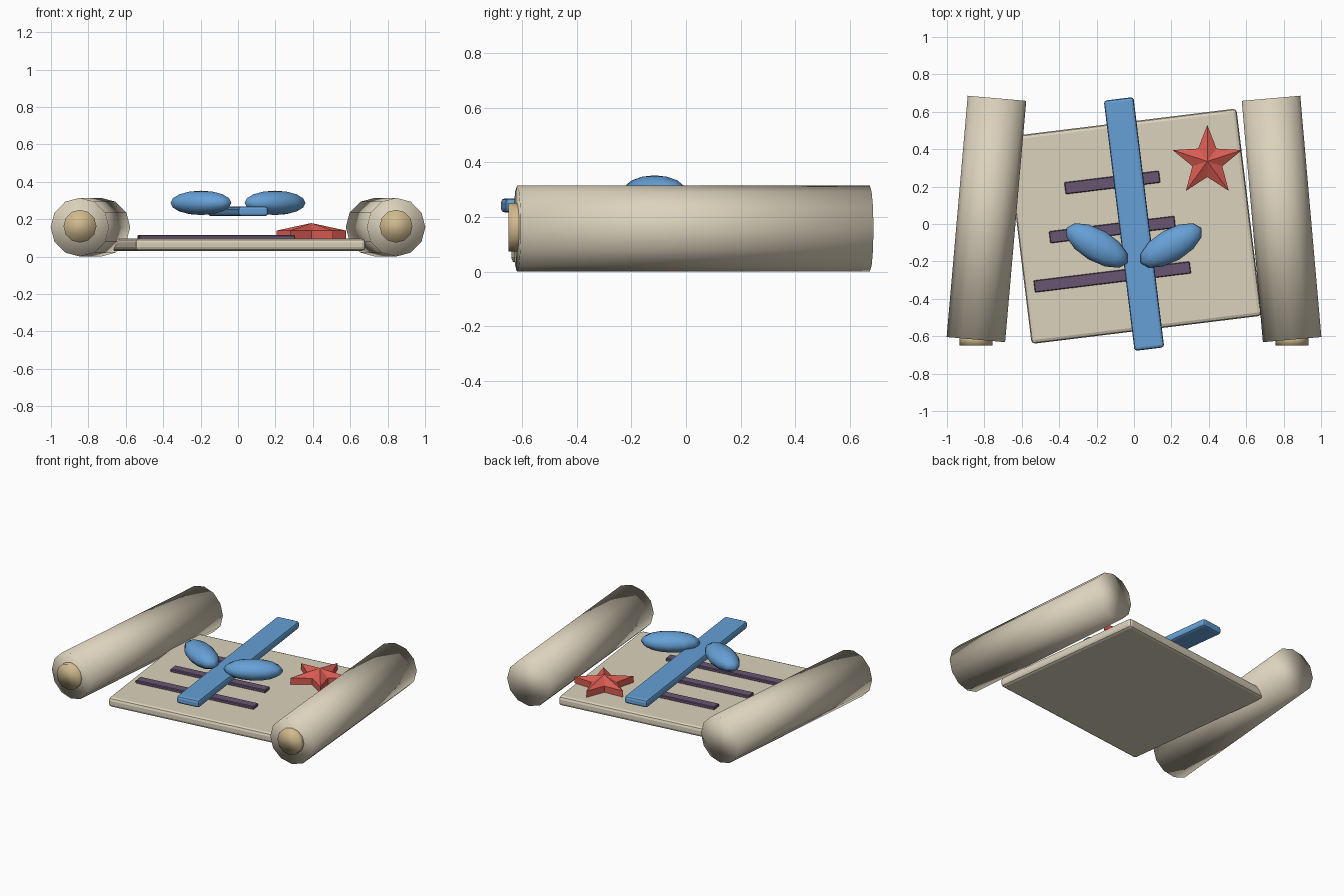
import bpy, bmesh, math
from mathutils import Matrix

if "Cube" in bpy.data.objects:
    bpy.data.objects.remove(bpy.data.objects["Cube"])

TILT = math.radians(7)


def material(name, r, g, b):
    m = bpy.data.materials.new(name)
    lin = [((c / 255 + 0.055) / 1.055) ** 2.4 for c in (r, g, b)]
    m.diffuse_color = (*lin, 1)
    m.use_nodes = True
    m.node_tree.nodes["Principled BSDF"].inputs["Base Color"].default_value = m.diffuse_color
    return m


PARCHMENT = material("parchment", 220, 210, 188)
WOOD = material("pale wood", 208, 186, 142)
INK = material("dark purple ink", 104, 86, 114)
BLUE = material("ribbon blue", 102, 160, 214)
RED = material("seal red", 218, 92, 82)


def make(name, bm, mat, loc, rot=0.0, smooth=False):
    bmesh.ops.recalc_face_normals(bm, faces=bm.faces)
    me = bpy.data.meshes.new(name)
    bm.to_mesh(me)
    bm.free()
    for p in me.polygons:
        p.use_smooth = smooth
    me.materials.append(mat)
    ob = bpy.data.objects.new(name, me)
    ob.location = loc
    ob.rotation_euler = (0, 0, rot)
    bpy.context.collection.objects.link(ob)
    return ob


def slab(name, mat, size, loc, rot, bevel, segments=2):
    bm = bmesh.new()
    bmesh.ops.create_cube(bm, size=1, matrix=Matrix.Diagonal((*size, 1)))
    ob = make(name, bm, mat, loc, rot)
    mod = ob.modifiers.new("soft edges", 'BEVEL')
    mod.width = bevel
    mod.segments = segments
    return ob


def rod(name, mat, radius, length, loc, rot):
    # cylinder lying along y
    bm = bmesh.new()
    bmesh.ops.create_cone(bm, cap_ends=True, segments=12, radius1=radius,
                          radius2=radius, depth=length,
                          matrix=Matrix.Rotation(math.pi / 2, 4, 'X'))
    return make(name, bm, mat, loc, rot, smooth=True)


# open sheet
slab("sheet", PARCHMENT, (1.24, 1.116, 0.065), (0, -0.012, 0.063), TILT, 0.02)

# text lines, shortening towards the back
for i, (y, length) in enumerate([(-0.283, 0.84), (-0.03, 0.675), (0.222, 0.51)]):
    slab(f"ink_line_{i + 1}", INK, (length, 0.064, 0.022), (-0.116, y, 0.104),
         TILT, 0.004, 1)

# ribbon across the scroll
slab("ribbon", BLUE, (0.16, 1.348, 0.052), (0, 0, 0.242), TILT, 0.015)

for side, s in (("left", -1), ("right", 1)):
    # rolled edges with end knobs at the front
    rod(f"{side}_roll", PARCHMENT, 0.157, 1.295, (s * 0.789, 0.027, 0.157),
        s * math.radians(5))
    rod(f"{side}_roll_knob", WOOD, 0.088, 0.06, (s * 0.845, -0.62, 0.162), 0)
    # bow loops
    bm = bmesh.new()
    bmesh.ops.create_uvsphere(bm, u_segments=12, v_segments=8, radius=1,
                              matrix=Matrix.Diagonal((0.188, 0.087, 0.065, 1)))
    make(f"{side}_bow_loop", bm, BLUE, (s * 0.198, -0.115, 0.287),
         s * math.radians(30), smooth=True)

# faceted star seal with a raised centre
bm = bmesh.new()
low, high = [], []
for i in range(10):
    r = 0.195 if i % 2 == 0 else 0.084
    a = math.pi / 2 + i * math.pi / 5
    x, y = r * math.cos(a), r * math.sin(a)
    low.append(bm.verts.new((x, y, 0)))
    high.append(bm.verts.new((x, y, 0.045)))
peak = bm.verts.new((0, 0, 0.085))
bm.faces.new(low)
for i in range(10):
    j = (i + 1) % 10
    bm.faces.new((low[i], low[j], high[j], high[i]))
    bm.faces.new((high[i], high[j], peak))
make("star_seal", bm, RED, (0.392, 0.335, 0.094))
